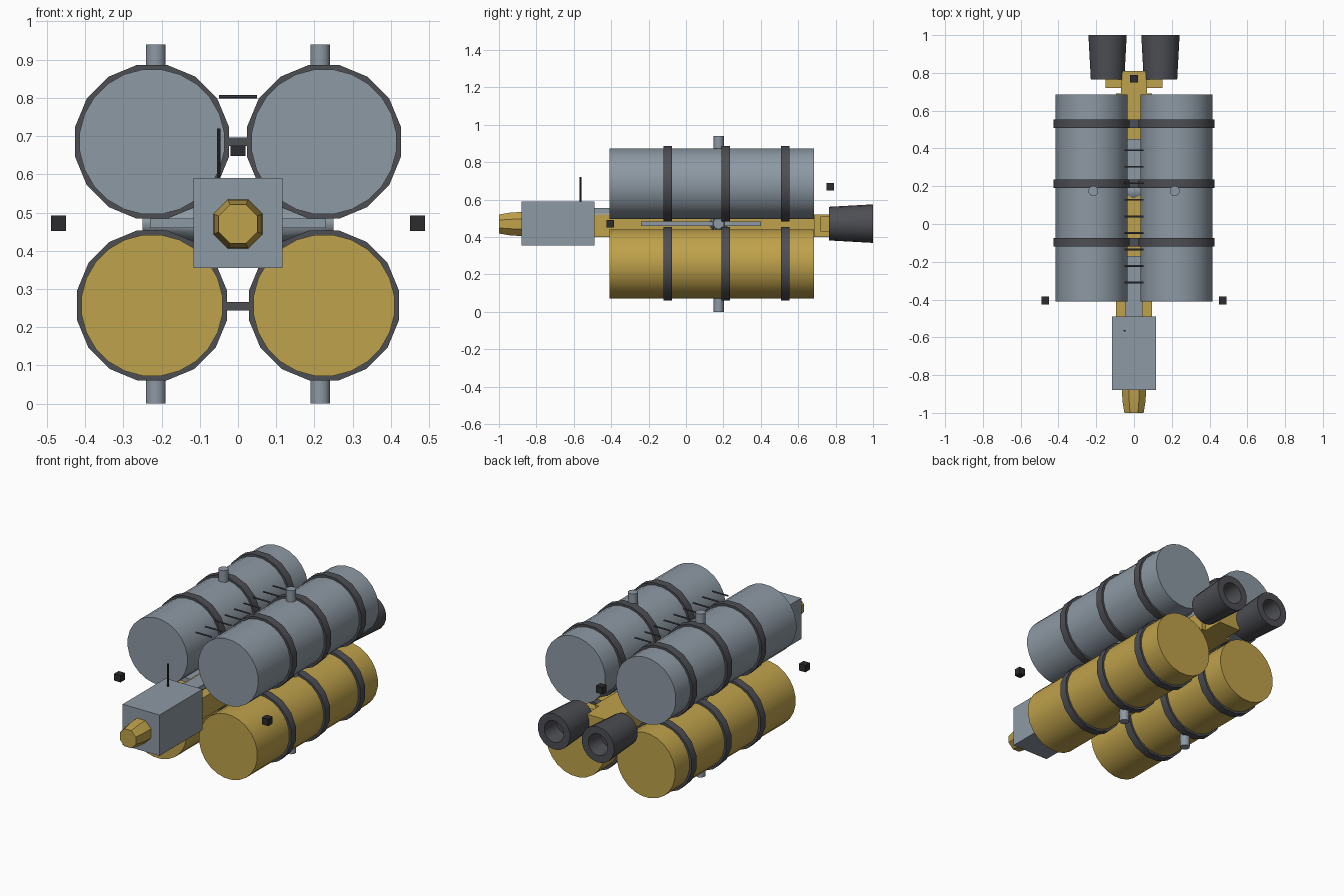
import bpy, bmesh, math
from mathutils import Matrix, Vector

if "Cube" in bpy.data.objects:
    bpy.data.objects.remove(bpy.data.objects["Cube"])


def material(name, rgb):
    m = bpy.data.materials.new(name)
    m.use_nodes = True
    m.diffuse_color = (*rgb, 1)
    m.node_tree.nodes["Principled BSDF"].inputs["Base Color"].default_value = (*rgb, 1)
    return m


GREY = material("steel grey", (0.27, 0.32, 0.37))
GOLD = material("gold foil", (0.52, 0.36, 0.07))
DARK = material("dark metal", (0.075, 0.077, 0.088))
BLACK = material("black", (0.025, 0.025, 0.028))


def finish(name, bm, mat, smooth=True):
    bmesh.ops.recalc_face_normals(bm, faces=bm.faces)
    mesh = bpy.data.meshes.new(name)
    bm.to_mesh(mesh)
    bm.free()
    mesh.materials.append(mat)
    ob = bpy.data.objects.new(name, mesh)
    bpy.context.collection.objects.link(ob)
    if smooth:
        bpy.ops.object.select_all(action='DESELECT')
        ob.select_set(True)
        bpy.context.view_layer.objects.active = ob
        bpy.ops.object.shade_smooth_by_angle(angle=math.radians(40))
    return ob


def box(name, mat, center, size):
    bm = bmesh.new()
    bmesh.ops.create_cube(bm, size=1, matrix=Matrix.Translation(center) @ Matrix.Diagonal((*size, 1)))
    return finish(name, bm, mat, False)


def rod(name, mat, a, b, r1, r2=None, sides=10, smooth=True):
    a, b = Vector(a), Vector(b)
    rot = (b - a).to_track_quat('Z', 'Y').to_matrix().to_4x4()
    bm = bmesh.new()
    bmesh.ops.create_cone(bm, cap_ends=True, segments=sides, radius1=r1, radius2=r1 if r2 is None else r2,
                          depth=(b - a).length, matrix=Matrix.Translation((a + b) / 2) @ rot)
    return finish(name, bm, mat, smooth)


def lathe(name, mat, x, z, profile, sides, closed=False):
    """Spin a (radius, y) profile about a lengthwise axis."""
    bm = bmesh.new()
    rings = []
    for r, y in profile:
        rings.append([bm.verts.new((x + r * math.cos(t), y, z + r * math.sin(t)))
                      for t in (2 * math.pi * (i + 0.5) / sides for i in range(sides))])
    pairs = list(zip(rings, rings[1:])) + ([(rings[-1], rings[0])] if closed else [])
    for p, q in pairs:
        for i in range(sides):
            j = (i + 1) % sides
            bm.faces.new((p[i], p[j], q[j], q[i]))
    if not closed:
        bm.faces.new(rings[0])
        bm.faces.new(rings[-1])
    return finish(name, bm, mat)


# Four tanks with strap bands, feed pipes, engines, side struts and markers
for side, sx in (("left", 1), ("right", -1)):
    x = 0.225 * sx
    for level, z, r, mat in (("upper", 0.685, 0.191, GREY), ("lower", 0.257, 0.186, GOLD)):
        tag = f"{side}_{level}"
        lathe(f"{tag}_tank", mat, x, z, [(r, -0.41), (r, 0.685)], 24)
        for n, y in enumerate((-0.097, 0.213, 0.53)):
            ro, ri = r + 0.014, r - 0.012
            lathe(f"{tag}_band_{n + 1}", DARK, x, z,
                  [(ri, y - 0.023), (ro, y - 0.023), (ro, y + 0.023), (ri, y + 0.023)], 16, True)
    rod(f"{side}_feed_pipe", GREY, (0.215 * sx, 0.175, 0), (0.215 * sx, 0.175, 0.94), 0.027)
    rod(f"{side}_strut", GREY, (0, 0.175, 0.472), (0.25 * sx, 0.175, 0.472), 0.06, 0.03)
    box(f"{side}_wing_plate", GREY, (0.13 * sx, 0.08, 0.472), (0.2, 0.64, 0.025))
    lathe(f"{side}_engine", DARK, 0.14 * sx, 0.472,
          [(0.09, 0.765), (0.103, 1.0), (0.062, 1.0), (0.05, 0.9)], 18)
    box(f"{side}_marker", BLACK, (0.47 * sx, -0.405, 0.472), (0.04, 0.04, 0.04))

box("rear_marker", BLACK, (0, 0.77, 0.668), (0.04, 0.04, 0.04))

# Band links in the gap between neighbouring tanks
for z in (0.685, 0.255):
    for y in (-0.097, 0.213, 0.53):
        box("band_link", DARK, (0, y, z), (0.06, 0.045, 0.022))

# Central spine and engine mount
box("spine", GOLD, (0, 0.1, 0.46), (0.19, 1.18, 0.12))
box("engine_mount", GOLD, (0, 0.745, 0.46), (0.14, 0.13, 0.12))
box("engine_crossbeam", GOLD, (0, 0.745, 0.47), (0.3, 0.05, 0.08))
for name, y, length in (("front_walkway", -0.33, 0.32), ("rear_walkway", 0.335, 0.23)):
    box(name, GREY, (0, y, 0.54), (0.09, length, 0.03))

# Ladder rungs between the upper tanks
for i in range(9):
    y = -0.31 + 0.0875 * i
    rod("ladder_rung", DARK, (-0.05, y, 0.803), (0.05, y, 0.803), 0.005, sides=6)

# Command module, nose and antenna
box("command_module", GREY, (0, -0.685, 0.4725), (0.234, 0.39, 0.235))
lathe("nose", GOLD, 0, 0.47, [(0.07, -0.87), (0.066, -0.94), (0.055, -1.0)], 8)
rod("antenna", BLACK, (-0.05, -0.565, 0.585), (-0.05, -0.565, 0.72), 0.005, sides=6)
